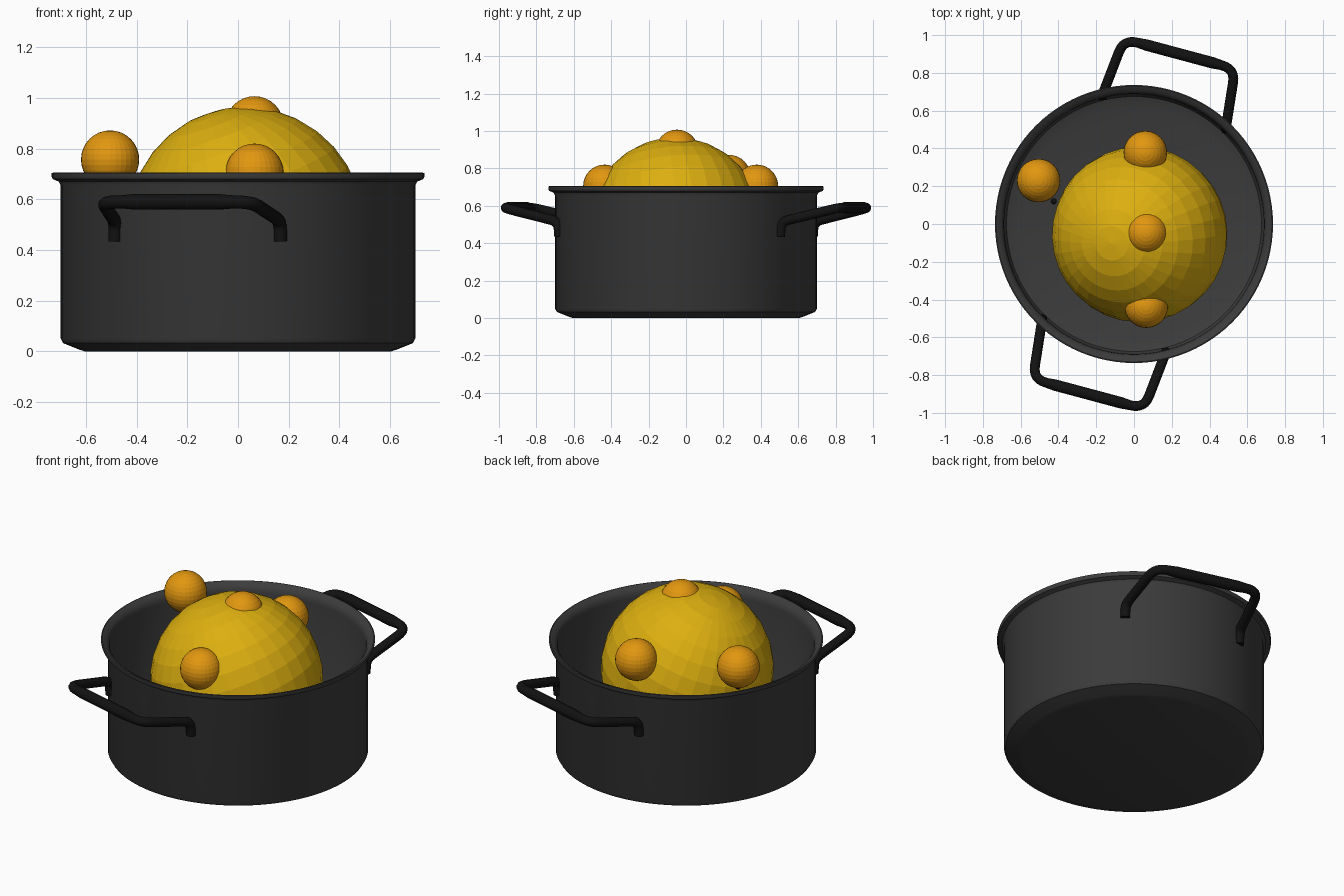
import bpy, math
from mathutils import Vector, Matrix

if "Cube" in bpy.data.objects:
    bpy.data.objects.remove(bpy.data.objects["Cube"])


def material(name, r, g, b):
    m = bpy.data.materials.new(name)
    m.diffuse_color = (r, g, b, 1)
    m.use_nodes = True
    m.node_tree.nodes["Principled BSDF"].inputs["Base Color"].default_value = m.diffuse_color
    return m


POT = material("dark_grey", 0.045, 0.045, 0.045)
BLACK = material("black", 0.006, 0.006, 0.006)
YELLOW = material("yellow", 0.72, 0.43, 0.005)
ORANGE = material("orange", 0.76, 0.31, 0.005)


def lathe(name, profile, sides, mat):
    verts, faces = [], []
    n = len(profile)
    for i in range(sides):
        a = 2 * math.pi * i / sides
        verts += [(r * math.cos(a), r * math.sin(a), z) for r, z in profile]
    for i in range(sides):
        j = (i + 1) % sides
        faces += [(i * n + k, j * n + k, j * n + k + 1, i * n + k + 1) for k in range(n - 1)]
    # close the underside and the inner floor
    faces.append([i * n for i in reversed(range(sides))])
    faces.append([i * n + n - 1 for i in range(sides)])
    me = bpy.data.meshes.new(name)
    me.from_pydata(verts, [], faces)
    me.materials.append(mat)
    ob = bpy.data.objects.new(name, me)
    bpy.context.collection.objects.link(ob)
    return ob


def smooth(ob, angle=35):
    bpy.ops.object.select_all(action='DESELECT')
    ob.select_set(True)
    bpy.context.view_layer.objects.active = ob
    bpy.ops.object.shade_smooth_by_angle(angle=math.radians(angle))


def ball(name, centre, radius, mat, tilt=(0, 0, 0)):
    bpy.ops.mesh.primitive_uv_sphere_add(segments=32, ring_count=16, radius=radius,
                                         location=centre, rotation=tilt)
    ob = bpy.context.object
    ob.name = name
    ob.data.materials.append(mat)
    return ob


def fillet(points, radii, steps=6):
    # round each inner corner of a path with a quadratic bend
    pts = [Vector(p) for p in points]
    out = [pts[0]]
    for i in range(1, len(pts) - 1):
        p = pts[i]
        a = p + (pts[i - 1] - p).normalized() * radii[i - 1]
        b = p + (pts[i + 1] - p).normalized() * radii[i - 1]
        for s in range(steps + 1):
            t = s / steps
            out.append(a * (1 - t) ** 2 + p * 2 * t * (1 - t) + b * t * t)
    return out + [pts[-1]]


# pot body with a chamfered base, flared rim and hollow inside
pot = lathe("pot_body", [
    (0.605, 0), (0.625, 0.006), (0.69, 0.032), (0.70, 0.05), (0.70, 0.655),
    (0.708, 0.67), (0.732, 0.68), (0.736, 0.69), (0.736, 0.703), (0.73, 0.705),
    (0.705, 0.693), (0.692, 0.675), (0.688, 0.65), (0.688, 0.08),
    (0.675, 0.055), (0.61, 0.032)], 96, POT)
smooth(pot)

# two bent handles, turned slightly off the front axis
half = [(-0.338, 0.612, 0.435), (-0.338, 0.618, 0.515), (-0.305, 0.932, 0.59)]
path = fillet(half + [(-x, y, z) for x, y, z in reversed(half)], [0.04, 0.075, 0.075, 0.04])
for name, turn in (("back_handle", -15), ("front_handle", 165)):
    cu = bpy.data.curves.new(name, 'CURVE')
    cu.dimensions = '3D'
    cu.bevel_depth = 0.03
    cu.bevel_resolution = 4
    cu.use_fill_caps = True
    # the grip bar gets a fuller middle section
    pts = path[:15] + [Vector((x, 0.932, 0.59)) for x in (-0.18, 0.18)] + path[15:]
    sp = cu.splines.new('POLY')
    sp.points.add(len(pts) - 1)
    rot = Matrix.Rotation(math.radians(turn), 3, 'Z')
    for q, p in zip(sp.points, pts):
        q.co = (*(rot @ p), 1)
        q.radius = 1.03 if abs(p.x) < 0.2 else 0.88
    cu.materials.append(BLACK)
    ob = bpy.data.objects.new(name, cu)
    bpy.context.collection.objects.link(ob)
    bpy.ops.object.select_all(action='DESELECT')
    ob.select_set(True)
    bpy.context.view_layer.objects.active = ob
    bpy.ops.object.convert(target='MESH')
    smooth(bpy.context.object, 50)

# large faceted ball resting on the pot floor
ball("large_ball", (0.03, -0.055, 0.50), 0.465, YELLOW, (math.radians(6), math.radians(-19), 0))

# small balls around and on top of it
for name, c in (("loose_ball", (-0.505, 0.23, 0.757)),
                ("back_ball", (0.06, 0.378, 0.705)),
                ("front_ball", (0.065, -0.435, 0.705)),
                ("top_ball", (0.065, -0.048, 0.892))):
    ball(name, c, 0.115, ORANGE)

# tiny stem on the side of the large ball
stem = ball("stem", (-0.425, 0.12, 0.575), 0.016, BLACK)
